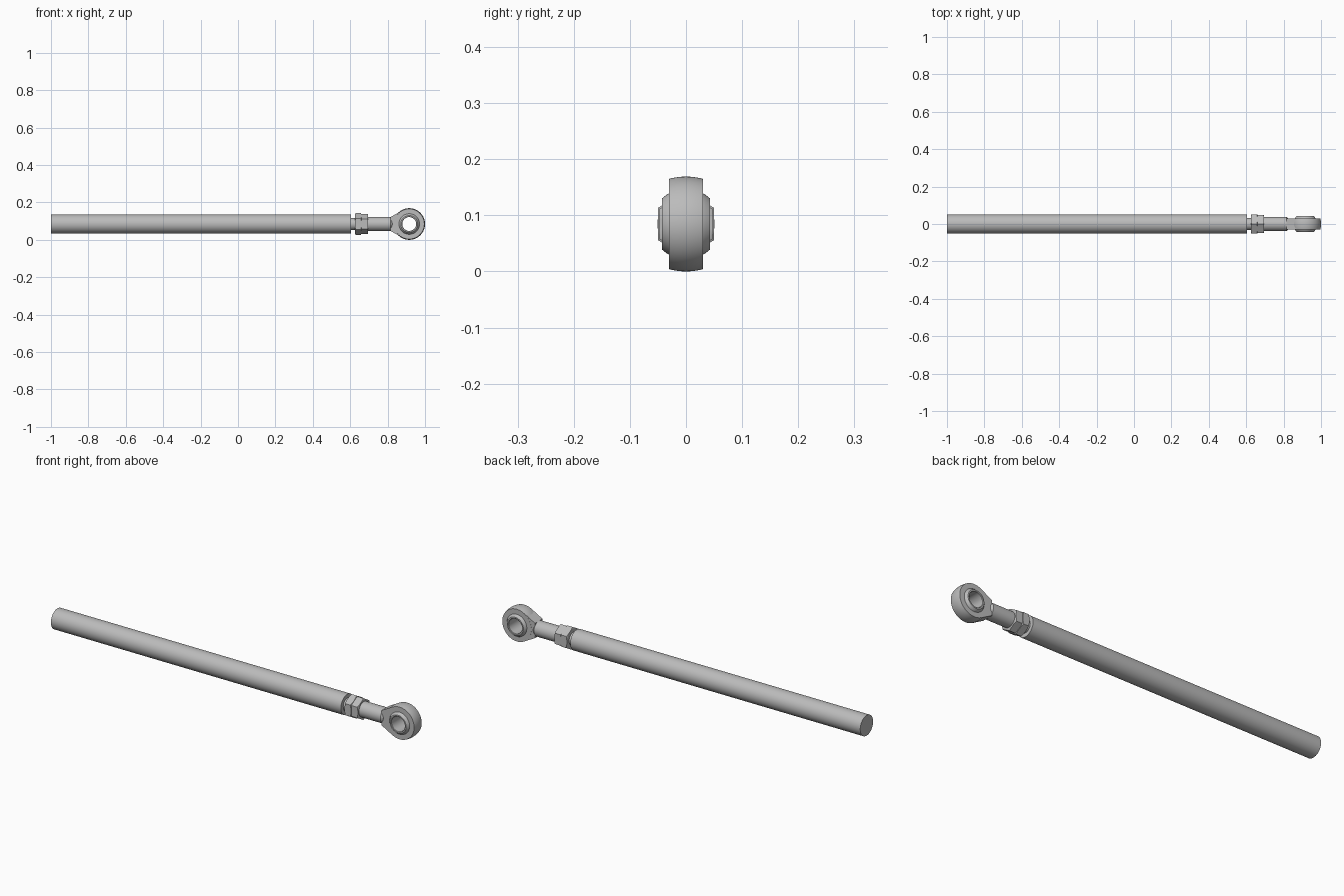
import bpy, bmesh, math
from mathutils import Matrix, Vector

cube = bpy.data.objects.get("Cube")
if cube:
    bpy.data.objects.remove(cube, do_unlink=True)

AXIS_Z = 0.0845          # height of the rod axis
EYE_X = 0.9155           # centre of the eye
EYE_R = 0.0845

steel = bpy.data.materials.new("steel grey")
steel.use_nodes = True
steel.diffuse_color = (0.5, 0.5, 0.5, 1)
steel.node_tree.nodes["Principled BSDF"].inputs["Base Color"].default_value = (0.5, 0.5, 0.5, 1)


def finish(name, bm, smooth=True):
    bmesh.ops.remove_doubles(bm, verts=bm.verts, dist=1e-5)
    bmesh.ops.recalc_face_normals(bm, faces=bm.faces)
    mesh = bpy.data.meshes.new(name)
    bm.to_mesh(mesh)
    bm.free()
    mesh.materials.append(steel)
    obj = bpy.data.objects.new(name, mesh)
    bpy.context.collection.objects.link(obj)
    if smooth:
        bpy.ops.object.select_all(action='DESELECT')
        obj.select_set(True)
        bpy.context.view_layer.objects.active = obj
        bpy.ops.object.shade_smooth_by_angle(angle=math.radians(30))
    return obj


def lathe(name, profile, axis, centre, closed=False, steps=64):
    """Spin (along, radius) pairs around the x or y axis."""
    bm = bmesh.new()
    side = Vector((0, 0, 1))
    verts = [bm.verts.new(axis * a + side * r) for a, r in profile]
    edges = [bm.edges.new(pair) for pair in zip(verts, verts[1:])]
    if closed:
        edges.append(bm.edges.new((verts[-1], verts[0])))
    bmesh.ops.spin(bm, geom=verts + edges, cent=(0, 0, 0), axis=axis,
                   angle=math.tau, steps=steps)
    bmesh.ops.translate(bm, verts=bm.verts, vec=centre)
    return finish(name, bm)


X, Y = Vector((1, 0, 0)), Vector((0, 1, 0))
ON_AXIS = Vector((0, 0, AXIS_Z))
EYE = Vector((EYE_X, 0, AXIS_Z))

# Long tube, threaded stud and shank along the rod axis
lathe("tube", [(-1, 0), (-1, 0.051), (0.605, 0.051), (0.605, 0)], X, ON_AXIS)
lathe("stud", [(0.59, 0), (0.59, 0.032), (0.64, 0.032), (0.64, 0)], X, ON_AXIS)
lathe("shank", [(0.68, 0), (0.68, 0.038), (0.815, 0.038), (0.825, 0.03), (0.825, 0)], X, ON_AXIS)


# Hexagonal nut and collar: hexagon prisms with the corners turned off
def hexagon(name, x0, x1, flat, chamfer):
    bm = bmesh.new()
    bmesh.ops.create_cone(bm, cap_ends=True, segments=6, radius1=flat / math.cos(math.pi / 6),
                          radius2=flat / math.cos(math.pi / 6), depth=x1 - x0)
    bmesh.ops.rotate(bm, verts=bm.verts, matrix=Matrix.Rotation(math.pi / 2, 3, 'Y'))
    # keep corners pointing up and down
    if max(v.co.z for v in bm.verts) < flat * 1.1:
        bmesh.ops.rotate(bm, verts=bm.verts, matrix=Matrix.Rotation(math.pi / 6, 3, 'X'))
    bmesh.ops.translate(bm, verts=bm.verts, vec=((x0 + x1) / 2, 0, AXIS_Z))
    obj = finish(name, bm, smooth=False)
    r = flat + 0.001
    cutter = lathe(name + "_cutter", [(x0, 0), (x0, r), (x0 + chamfer, r + chamfer * 2),
                                      (x1 - chamfer, r + chamfer * 2), (x1, r), (x1, 0)], X, ON_AXIS)
    cutter.hide_render = True
    cutter.hide_viewport = True
    mod = obj.modifiers.new("turned corners", 'BOOLEAN')
    mod.operation = 'INTERSECT'
    mod.solver = 'EXACT'
    mod.object = cutter
    # bake the cut so that the cutter can go
    bpy.context.view_layer.update()
    cut = bpy.data.meshes.new_from_object(obj.evaluated_get(bpy.context.evaluated_depsgraph_get()))
    obj.modifiers.clear()
    obj.data = cut
    bpy.data.objects.remove(cutter, do_unlink=True)


hexagon("lock_nut", 0.625, 0.66, 0.05, 0.004)
hexagon("wrench_collar", 0.659, 0.696, 0.047, 0.004)

# Eye housing: slightly crowned ring with a spherical seat
half, seat, crown = 0.03, 0.063, 0.004
ys = [half * (i / 4 - 1) for i in range(9)]
outer = [(y, EYE_R - crown * (y / half) ** 2) for y in ys]
inner = [(y, math.sqrt(seat ** 2 - y ** 2)) for y in reversed(ys)]
lathe("eye_housing", outer + inner, Y, EYE, closed=True)

# Pivot ball with a bore
ball_half, bore, ball_r = 0.043, 0.037, 0.0625
ys = [ball_half * (i / 6 - 1) for i in range(13)]
ball = [(y, math.sqrt(ball_r ** 2 - y ** 2)) for y in ys]
lathe("pivot_ball", ball + [(ball_half, bore + 0.002), (ball_half - 0.002, bore),
                            (0.002 - ball_half, bore), (-ball_half, bore + 0.002)], Y, EYE, closed=True)

# Flat neck: straight flanks tangent to the eye, hollowed to its seat
reach = EYE_X - 0.815
tangent = math.pi - math.atan2(0.037, reach) - math.acos(0.081 / math.hypot(reach, 0.037))
outline = [(0.815, -0.037), (0.815, 0.037)]
for i in range(13):
    a = tangent + (math.tau - 2 * tangent) * i / 12
    r = 0.081 if i in (0, 12) else 0.07
    outline.append((EYE_X + r * math.cos(a), r * math.sin(a)))
bm = bmesh.new()
face = bm.faces.new([bm.verts.new((x, -half + 0.0005, AXIS_Z + z)) for x, z in outline])
moved = bmesh.ops.extrude_face_region(bm, geom=[face])["geom"]
bmesh.ops.translate(bm, vec=(0, 2 * half - 0.001, 0),
                    verts=[v for v in moved if isinstance(v, bmesh.types.BMVert)])
finish("eye_neck", bm)
